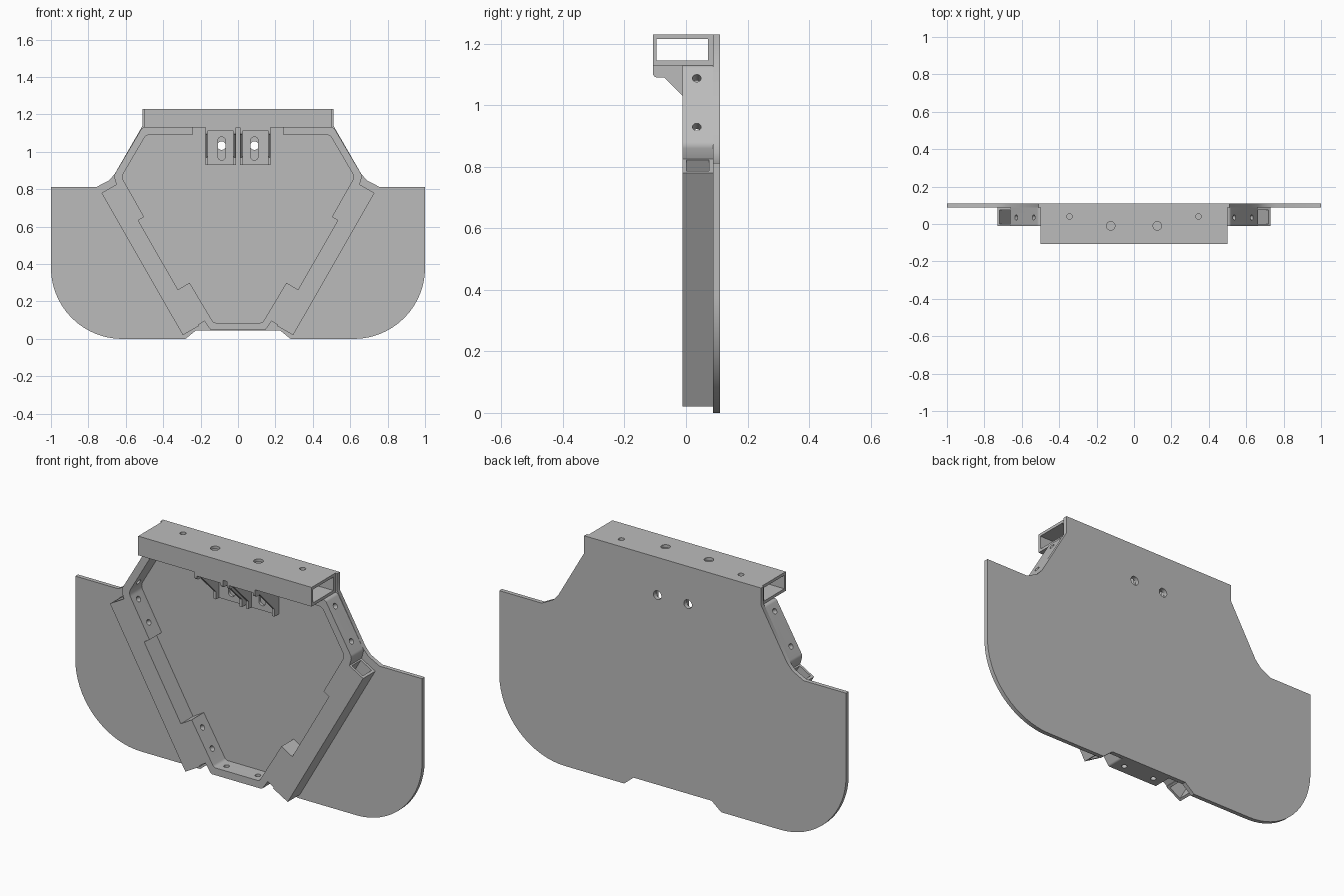
import bpy, bmesh, math
from mathutils import Vector

old = bpy.data.objects.get("Cube")
if old:
    bpy.data.objects.remove(old, do_unlink=True)

steel = bpy.data.materials.new("steel_grey")
steel.use_nodes = True
steel.diffuse_color = (0.5, 0.5, 0.5, 1)
steel.node_tree.nodes["Principled BSDF"].inputs["Base Color"].default_value = (0.5, 0.5, 0.5, 1)

BACK, FRONT = 0.088, -0.012   # depth range of the frame
parts = []


def fillet(pts, steps=6):
    """Round every corner that carries a third value, its radius."""
    out = []
    for i, p in enumerate(pts):
        c = Vector(p[:2])
        if len(p) < 3:
            out.append(c)
            continue
        a = (Vector(pts[i - 1][:2]) - c).normalized()
        b = (Vector(pts[(i + 1) % len(pts)][:2]) - c).normalized()
        half = a.angle(b) / 2
        centre = c + (a + b).normalized() * p[2] / math.sin(half)
        t0 = c + a * p[2] / math.tan(half) - centre
        t1 = c + b * p[2] / math.tan(half) - centre
        n = steps * (3 if p[2] > 0.1 else 1)
        for k in range(n + 1):
            out.append(centre + t0.lerp(t1, k / n).normalized() * p[2])
    return out


def prism(name, pts, lo, hi, axis="y"):
    """Extrude an outline: xz along y, or yz along x."""
    bm = bmesh.new()
    place = (lambda p, d: (p.x, d, p.y)) if axis == "y" else (lambda p, d: (d, p.x, p.y))
    face = bm.faces.new([bm.verts.new(place(p, lo)) for p in fillet(pts)])
    ext = bmesh.ops.extrude_face_region(bm, geom=[face])
    shift = Vector(place(Vector((0, 0)), hi - lo))
    bmesh.ops.translate(bm, vec=shift, verts=[v for v in ext["geom"] if isinstance(v, bmesh.types.BMVert)])
    bmesh.ops.recalc_face_normals(bm, faces=bm.faces)
    return finish(name, bm)


def finish(name, bm):
    mesh = bpy.data.meshes.new(name)
    bm.to_mesh(mesh)
    bm.free()
    mesh.materials.append(steel)
    ob = bpy.data.objects.new(name, mesh)
    bpy.context.collection.objects.link(ob)
    parts.append(ob)
    return ob


def drill(centre, direction, radius, depth):
    bm = bmesh.new()
    bmesh.ops.create_cone(bm, cap_ends=True, segments=24, radius1=radius, radius2=radius, depth=depth)
    turn = Vector((0, 0, 1)).rotation_difference(Vector(direction)).to_matrix()
    bmesh.ops.rotate(bm, verts=bm.verts, matrix=turn)
    bmesh.ops.translate(bm, verts=bm.verts, vec=centre)
    return finish("hole_cutter", bm)


def cut(ob, cutters):
    for c in cutters:
        c.hide_render = True
        mod = ob.modifiers.new("cut", "BOOLEAN")
        mod.operation, mod.solver, mod.object = "DIFFERENCE", "EXACT", c
    bpy.context.view_layer.update()
    done = ob.evaluated_get(bpy.context.evaluated_depsgraph_get())
    ob.data = bpy.data.meshes.new_from_object(done)
    ob.modifiers.clear()
    for c in cutters:
        parts.remove(c)
        bpy.data.objects.remove(c, do_unlink=True)


def flip(pts):
    return [(-p[0], *p[1:]) for p in reversed(pts)]


def rect(x0, x1, z0, z1):
    return [(x0, z0), (x1, z0), (x1, z1), (x0, z1)]


# Back plate with rounded wings
half = [(0.51, 1.23), (0.51, 1.14), (0.66, 0.88), (0.69, 0.847), (0.755, 0.813),
        (1, 0.813), (1, 0, 0.38), (0.28, 0), (0.225, 0.045)]
plate = prism("back_plate", half + flip(half), BACK, 0.11)
cut(plate, [drill((s * 0.088, 0.1, 1.033), (0, 1, 0), 0.023, 0.1) for s in (-1, 1)])

# Hollow top beam with drilled upper wall
beam = prism("top_beam", rect(-0.108, BACK, 1.13, 1.23), -0.5, 0.5, "x")
cutters = [prism("bore", rect(-0.096, 0.072, 1.145, 1.215), -0.6, 0.6, "x")]
for s in (-1, 1):
    cutters.append(drill((s * 0.125, -0.01, 1.22), (0, 0, 1), 0.023, 0.06))
    cutters.append(drill((s * 0.345, 0.04, 1.22), (0, 0, 1), 0.015, 0.06))
cut(beam, cutters)

# Sloping side tubes and bent upper straps
top, bottom = Vector((0.73, 0.78)), Vector((0.295, 0.02))
along = (bottom - top).normalized()
inward = Vector((along.y, -along.x))
WIDTH, WALL = 0.098, 0.013


def band(t0, t1, w0, w1):
    return [tuple(p) for p in (t0 + inward * w0, t0 + inward * w1, t1 + inward * w1, t1 + inward * w0)]


strap = [(0.243, 1.13), (0.243, 1.09), (0.492, 1.09, 0.03), (0.623, 0.866, 0.04), (0.502, 0.652),
         (0.537, 0.631), (0.652, 0.829), (0.664, 0.872, 0.03), (0.512, 1.13, 0.02)]
slope = Vector((0.866, 0, 0.5))

for side, s in (("left", 1), ("right", -1)):
    orient = (lambda p: p) if s == 1 else flip
    tube = prism(side + "_side_tube", orient(band(top, bottom, 0, WIDTH)), FRONT, BACK)
    cut(tube, [prism("bore", orient(band(top - along * 0.1, bottom + along * 0.1, WALL, WIDTH - WALL)),
                     FRONT + WALL, BACK - WALL)])

    upper = prism(side + "_upper_strap", orient(strap), FRONT, BACK)
    holes = [drill((s * x, 0.035, z), (s * slope.x, 0, slope.z), 0.014, 0.12)
             for x, z in ((0.523, 1.08), (0.614, 0.92))]
    holes += [drill((s * x, 0.035, z), (s * slope.x, 0, -slope.z), 0.014, 0.08)
              for x, z in ((0.6, 0.82), (0.54, 0.715))]
    cut(upper, holes)

# Lower cradle joining both tubes
cradle_half = [(0.131, 0.086, 0.02), (0.259, 0.30), (0.323, 0.262), (0.214, 0.073),
               (0.18, 0.096), (0.147, 0.048, 0.015)]
cradle = prism("lower_cradle", cradle_half + flip(cradle_half), FRONT, BACK)
holes = []
for s in (-1, 1):
    holes.append(drill((s * 0.09, 0.035, 0.07), (0, 0, 1), 0.014, 0.12))
    for x, z in ((0.23, 0.25), (0.174, 0.155)):
        holes.append(drill((s * x, 0.035, z), (s * slope.x, 0, -slope.z), 0.014, 0.06))
cut(cradle, holes)

# Pair of slotted gusset brackets under the beam
gusset = [(-0.108, 1.13), (-0.108, 1.09, 0.015), (-0.07, 1.09), (0.05, 0.97),
          (0.05, 0.93), (BACK, 0.93), (BACK, 1.13)]
for side, s in (("left", 1), ("right", -1)):
    x0, x1 = sorted((s * 0.012, s * 0.175))
    mid = s * 0.088
    web = prism(side + "_bracket_web", rect(x0, x1, 0.93, 1.13), 0.074, BACK)
    slot = [(mid - 0.02, 0.955, 0.0199), (mid + 0.02, 0.955, 0.0199),
            (mid + 0.02, 1.08, 0.0199), (mid - 0.02, 1.08, 0.0199)]
    cut(web, [prism("slot", slot, 0.05, 0.12)])
    prism(side + "_bracket_flange", rect(x0, x1, 1.112, 1.13), -0.108, BACK)
    for label, x in (("low", x0), ("high", x1 - 0.013)):
        prism(f"{side}_bracket_gusset_{label}", gusset, x, x + 0.013, "x")

# Smooth rounded bends, keep edges crisp
bpy.ops.object.select_all(action="DESELECT")
for ob in parts:
    ob.select_set(True)
bpy.context.view_layer.objects.active = parts[0]
bpy.ops.object.shade_smooth_by_angle(angle=math.radians(30))
